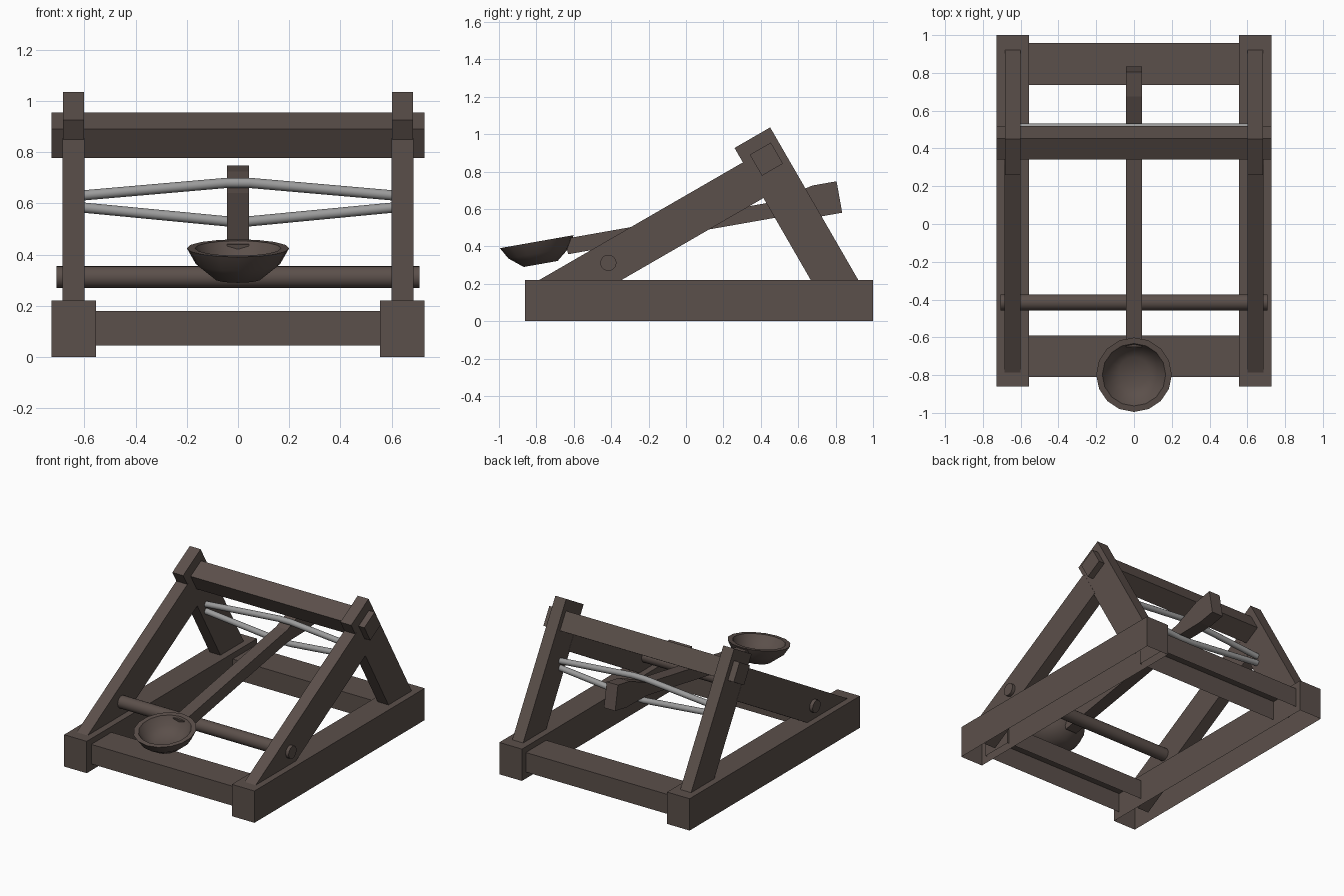
import bpy, bmesh, math
from mathutils import Matrix, Vector

if "Cube" in bpy.data.objects:
    bpy.data.objects.remove(bpy.data.objects["Cube"])


def material(name, rgb):
    m = bpy.data.materials.new(name)
    m.diffuse_color = (*rgb, 1)
    m.use_nodes = True
    m.node_tree.nodes["Principled BSDF"].inputs["Base Color"].default_value = m.diffuse_color
    return m


WOOD = material("dark brown wood", (0.105, 0.079, 0.069))
ROPE = material("grey rope", (0.33, 0.33, 0.33))


def finish(name, bm, mat, smooth=False):
    me = bpy.data.meshes.new(name)
    bmesh.ops.recalc_face_normals(bm, faces=bm.faces)
    bm.to_mesh(me)
    bm.free()
    me.materials.append(mat)
    ob = bpy.data.objects.new(name, me)
    bpy.context.collection.objects.link(ob)
    if smooth:
        bpy.context.view_layer.objects.active = ob
        bpy.ops.object.select_all(action='DESELECT')
        ob.select_set(True)
        bpy.ops.object.shade_smooth_by_angle(angle=math.radians(40))
    return ob


def extrude_yz(name, pts, x0, x1):
    """Side profile (y, z) extruded along x."""
    bm = bmesh.new()
    f = bm.faces.new([bm.verts.new((x0, y, z)) for y, z in pts])
    r = bmesh.ops.extrude_face_region(bm, geom=[f], use_keep_orig=True)
    bmesh.ops.translate(bm, vec=(x1 - x0, 0, 0),
                        verts=[v for v in r['geom'] if isinstance(v, bmesh.types.BMVert)])
    return finish(name, bm, WOOD)


def trough(name, x0, x1, y0, y1, z0, z1):
    """Beam with an open underside."""
    bm = bmesh.new()
    bmesh.ops.create_cube(bm, size=1)
    bm.normal_update()
    bmesh.ops.delete(bm, geom=[f for f in bm.faces if f.normal.z < -0.5], context='FACES_ONLY')
    for v in bm.verts:
        v.co = ((x0, x1)[v.co.x > 0], (y0, y1)[v.co.y > 0], (z0, z1)[v.co.z > 0])
    me_ob = finish(name, bm, WOOD)
    # make sure the top points up
    me = me_ob.data
    if any(p.normal.z < -0.5 for p in me.polygons):
        me.flip_normals()
    return me_ob


def strip(p, angle, length, width):
    """Rectangle: corner p, running along angle, width to the right-hand side."""
    a = math.radians(angle)
    u, n = Vector((math.cos(a), math.sin(a))), Vector((math.sin(a), -math.cos(a)))
    p = Vector(p)
    return [p, p + u * length, p + u * length + n * width, p + n * width]


def tube(name, path, r, sides, mat):
    """Round section swept along a path in the x direction."""
    bm = bmesh.new()
    rings = []
    for p in path:
        rings.append([bm.verts.new((p[0], p[1] + r * math.cos(2 * math.pi * i / sides),
                                    p[2] + r * math.sin(2 * math.pi * i / sides)))
                      for i in range(sides)])
    for a, b in zip(rings, rings[1:]):
        for i in range(sides):
            j = (i + 1) % sides
            bm.faces.new((a[i], a[j], b[j], b[i]))
    bm.faces.new(rings[0])
    bm.faces.new(rings[-1])
    return finish(name, bm, mat, True)


# base rails and sloping legs, both sides
for side, s in (("left", -1), ("right", 1)):
    trough(side + "_base_rail", *sorted((s * 0.555, s * 0.728)), -0.86, 1.0, 0, 0.22)
    extrude_yz(side + "_front_leg", strip((-0.785, 0.22), 30, 1.27, 0.22), s * 0.60, s * 0.685)
    extrude_yz(side + "_rear_leg", strip((0.45, 1.036), -60, 0.943, 0.22), s * 0.601, s * 0.684)

# cross beams of the base
trough("front_cross_beam", -0.565, 0.565, -0.81, -0.59, 0.045, 0.18)
trough("rear_cross_beam", -0.565, 0.565, 0.735, 0.957, 0.045, 0.18)

# tilted square top beam
extrude_yz("top_beam", strip((0.341, 0.890), 30, 0.13, 0.13), -0.728, 0.728)

# round pull-down rod
tube("rod", [(-0.708, -0.415, 0.312), (0.708, -0.415, 0.312)], 0.043, 20, WOOD)

# throwing arm with flared head
extrude_yz("throwing_arm",
           [(-0.65, 0.44), (0.48, 0.64), (0.675, 0.725), (0.805, 0.748), (0.835, 0.58),
            (0.71, 0.558), (0.49, 0.555), (-0.63, 0.358)], -0.043, 0.043)

# ropes above and below the arm
for name, z_end, z_mid in (("upper_rope", 0.63, 0.68), ("lower_rope", 0.585, 0.53)):
    tube(name, [(-0.62, 0.513, z_end), (-0.045, 0.513, z_mid),
                (0.045, 0.513, z_mid), (0.62, 0.513, z_end)], 0.02, 12, ROPE)

# bowl: turned profile, tilted with the arm
profile = [(0.092, -0.121), (0.165, -0.062), (0.2, 0), (0.168, 0),
           (0.135, -0.055), (0.08, -0.09)]
sides = 16
bm = bmesh.new()
rings = [[bm.verts.new((r * math.cos(2 * math.pi * i / sides),
                        r * math.sin(2 * math.pi * i / sides), z)) for i in range(sides)]
         for r, z in profile]
for a, b in zip(rings, rings[1:]):
    for i in range(sides):
        j = (i + 1) % sides
        bm.faces.new((a[i], a[j], b[j], b[i]))
bm.faces.new(rings[0])
bm.faces.new(rings[-1])
bm.transform(Matrix.Translation((0, -0.798, 0.425)) @ Matrix.Rotation(math.radians(10), 4, 'X'))
finish("bowl", bm, WOOD, True)
